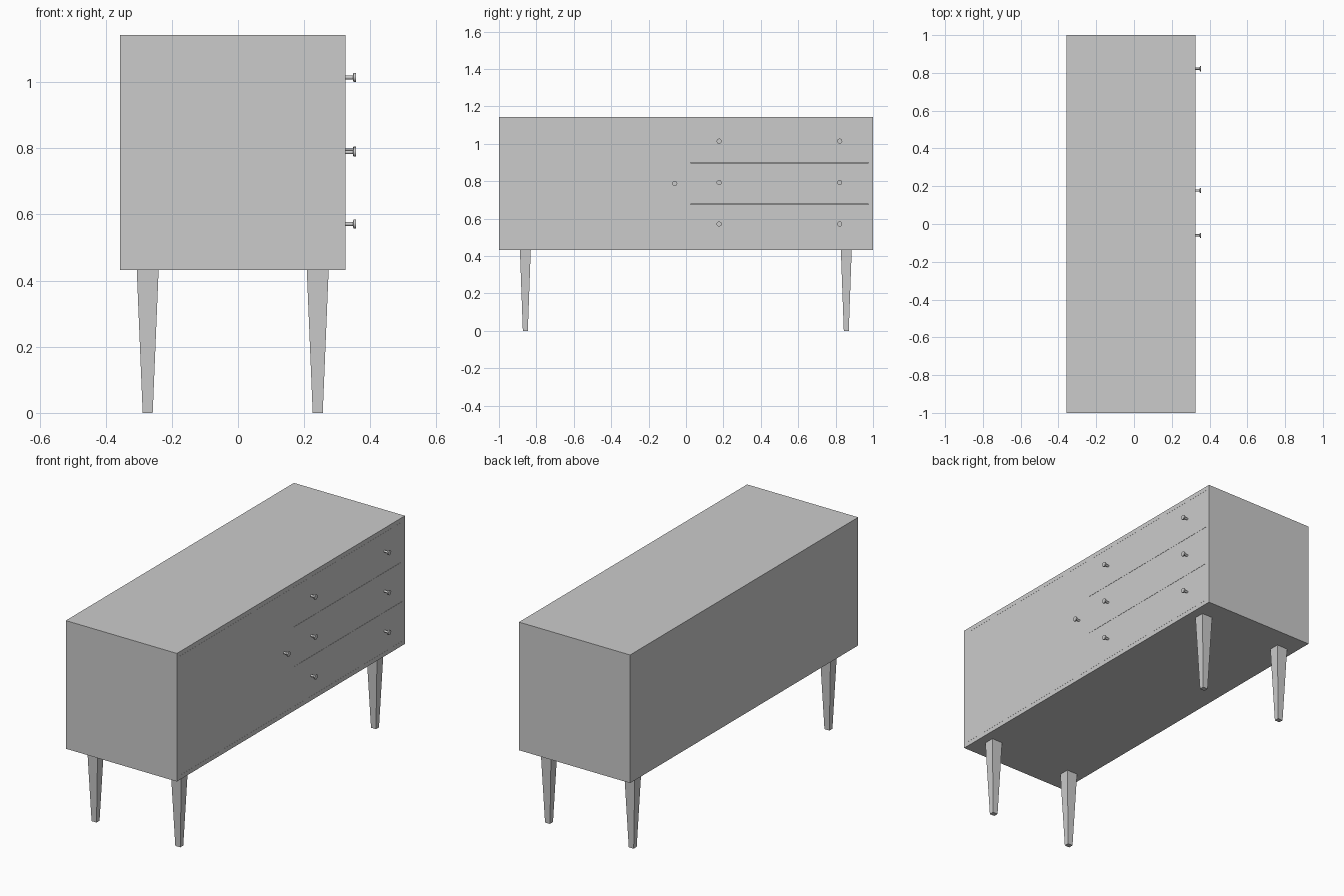
import bpy, bmesh, math
from mathutils import Matrix, Vector

if "Cube" in bpy.data.objects:
    bpy.data.objects.remove(bpy.data.objects["Cube"])

X0, X1 = -0.357, 0.325      # back and drawer side
Z0, Z1 = 0.432, 1.143       # underside and top
T = 0.024                   # board thickness
GAP = 0.0005                # hairline seam around fronts


def finish(bm, name):
    bmesh.ops.recalc_face_normals(bm, faces=bm.faces)
    mesh = bpy.data.meshes.new(name)
    bm.to_mesh(mesh)
    bm.free()
    ob = bpy.data.objects.new(name, mesh)
    bpy.context.collection.objects.link(ob)
    return ob


def box(name, lo, hi, bottom_scale=1.0):
    lo, hi = Vector(lo), Vector(hi)
    mid, size = (lo + hi) / 2, hi - lo
    bm = bmesh.new()
    bmesh.ops.create_cube(bm, size=1)
    for v in bm.verts:
        k = bottom_scale if v.co.z < 0 else 1.0
        v.co = mid + Vector((v.co.x * size.x * k, v.co.y * size.y * k, v.co.z * size.z))
    return finish(bm, name)


def front(name, y0, y1, z0, z1):
    return box(name, (X1 - T, y0 + GAP, z0 + GAP), (X1, y1 - GAP, z1 - GAP))


def knob(name, y, z):
    # Thin stem with a flared disc head, lathed along x
    bm = bmesh.new()
    profile = [(X1 - 0.002, 0.0), (X1 - 0.002, 0.006), (0.347, 0.006),
               (0.349, 0.0135), (0.356, 0.0135), (0.356, 0.0)]
    vs = [bm.verts.new((x, r, 0)) for x, r in profile]
    edges = [bm.edges.new(p) for p in zip(vs, vs[1:])]
    bmesh.ops.spin(bm, geom=vs + edges, cent=(0, 0, 0), axis=(1, 0, 0),
                   angle=math.tau, steps=20)
    bmesh.ops.remove_doubles(bm, verts=bm.verts, dist=1e-5)
    bmesh.ops.transform(bm, matrix=Matrix.Translation((0, y, z)), verts=bm.verts)
    ob = finish(bm, name)
    bpy.context.view_layer.objects.active = ob
    ob.select_set(True)
    bpy.ops.object.shade_smooth_by_angle(angle=math.radians(35))
    ob.select_set(False)


# Carcass boards
box("top_board", (X0, -1, Z1 - T), (X1, 1, Z1))
box("bottom_board", (X0, -1, Z0), (X1, 1, Z0 + T))
box("left_side", (X0, -1, Z0 + T), (X1, -1 + T, Z1 - T))
box("right_side", (X0, 1 - T, Z0 + T), (X1, 1, Z1 - T))
box("back_panel", (X0, -1 + T, Z0 + T), (X0 + T, 1 - T, Z1 - T))
box("divider", (X0 + T, 0, Z0 + T), (X1, T, Z1 - T))

# Flush door with one knob
front("door", -1 + T, 0, Z0 + T, Z1 - T)
knob("door_knob", -0.06, 0.788)

# Three flush drawers with two knobs each
step = (Z1 - Z0 - 2 * T) / 3
for i in range(3):
    z = Z0 + T + i * step
    front(f"drawer_front_{i + 1}", T, 1 - T, z, z + step)
    for side, y in (("inner", 0.177), ("outer", 0.822)):
        knob(f"drawer_knob_{side}_{i + 1}", y, 0.571 + i * 0.2215)

# Tapered legs
for xn, x in (("back", -0.273), ("front", 0.241)):
    for yn, y in (("left", -0.859), ("right", 0.857)):
        box(f"{xn}_{yn}_leg", (x - 0.033, y - 0.029, 0), (x + 0.033, y + 0.029, Z0), 0.46)
